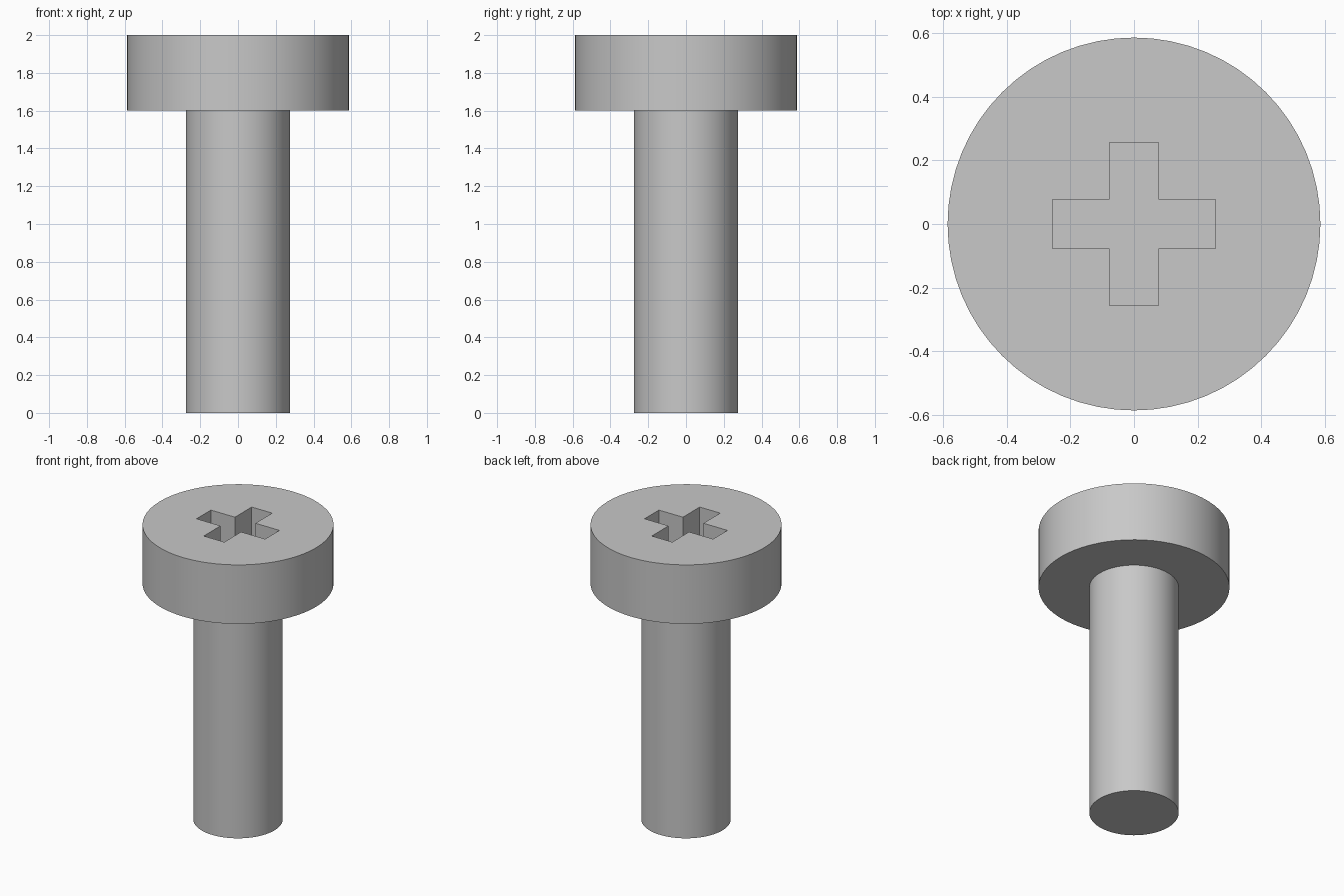
import bpy
import bmesh
import math
from mathutils import Matrix

cube = bpy.data.objects.get("Cube")
if cube:
    bpy.data.objects.remove(cube, do_unlink=True)

HEIGHT = 2.0
HEAD_BASE = 1.6
HEAD_RADIUS = 0.587
SHANK_RADIUS = 0.275
SEGMENTS = 64
ARM_LENGTH = 0.257     # centre to tip of each recess arm
ARM_HALF_WIDTH = 0.077
RECESS_DEPTH = 0.22

steel = bpy.data.materials.new("grey steel")
steel.use_nodes = True
colour = (0.58, 0.58, 0.58, 1)
steel.diffuse_color = colour
steel.node_tree.nodes["Principled BSDF"].inputs["Base Color"].default_value = colour


def make_object(name, bm):
    bmesh.ops.recalc_face_normals(bm, faces=bm.faces)
    mesh = bpy.data.meshes.new(name)
    bm.to_mesh(mesh)
    bm.free()
    mesh.materials.append(steel)
    obj = bpy.data.objects.new(name, mesh)
    bpy.context.collection.objects.link(obj)
    return obj


# Screw body: shank and head as one closed stack of rings
bm = bmesh.new()
profile = [(SHANK_RADIUS, 0), (SHANK_RADIUS, HEAD_BASE),
           (HEAD_RADIUS, HEAD_BASE), (HEAD_RADIUS, HEIGHT)]
rings = []
for radius, z in profile:
    ring = bmesh.ops.create_circle(bm, segments=SEGMENTS, radius=radius,
                                   matrix=Matrix.Translation((0, 0, z)))["verts"]
    rings.append(ring)
for low, high in zip(rings, rings[1:]):
    for i in range(SEGMENTS):
        j = (i + 1) % SEGMENTS
        bm.faces.new((low[i], low[j], high[j], high[i]))
bm.faces.new(rings[0])
bm.faces.new(rings[-1])
screw = make_object("screw_body", bm)

# Cross-shaped cutter for the driver recess
bm = bmesh.new()
arm = [(ARM_HALF_WIDTH, -ARM_HALF_WIDTH), (ARM_LENGTH, -ARM_HALF_WIDTH),
       (ARM_LENGTH, ARM_HALF_WIDTH)]
outline = []
for quarter in range(4):
    turn = Matrix.Rotation(quarter * math.pi / 2, 3, 'Z')
    outline += [bm.verts.new(turn @ Matrix.Identity(3).col[0] * x
                             + turn @ Matrix.Identity(3).col[1] * y) for x, y in arm]
cross = bm.faces.new(outline)
bmesh.ops.translate(bm, verts=bm.verts, vec=(0, 0, HEIGHT - RECESS_DEPTH))
extruded = bmesh.ops.extrude_face_region(bm, geom=[cross], use_keep_orig=True)
top = [v for v in extruded["geom"] if isinstance(v, bmesh.types.BMVert)]
bmesh.ops.translate(bm, verts=top, vec=(0, 0, RECESS_DEPTH + 0.1))
cutter = make_object("recess_cutter", bm)
cutter.hide_render = True

# Cut the recess, then discard the cutter
cut = screw.modifiers.new("driver_recess", 'BOOLEAN')
cut.operation = 'DIFFERENCE'
cut.solver = 'EXACT'
cut.object = cutter
bpy.ops.object.select_all(action='DESELECT')
screw.select_set(True)
bpy.context.view_layer.objects.active = screw
bpy.ops.object.modifier_apply(modifier=cut.name)
bpy.data.objects.remove(cutter, do_unlink=True)

# Round walls smooth, rims and recess edges crisp
bpy.ops.object.shade_smooth_by_angle(angle=math.radians(30))
